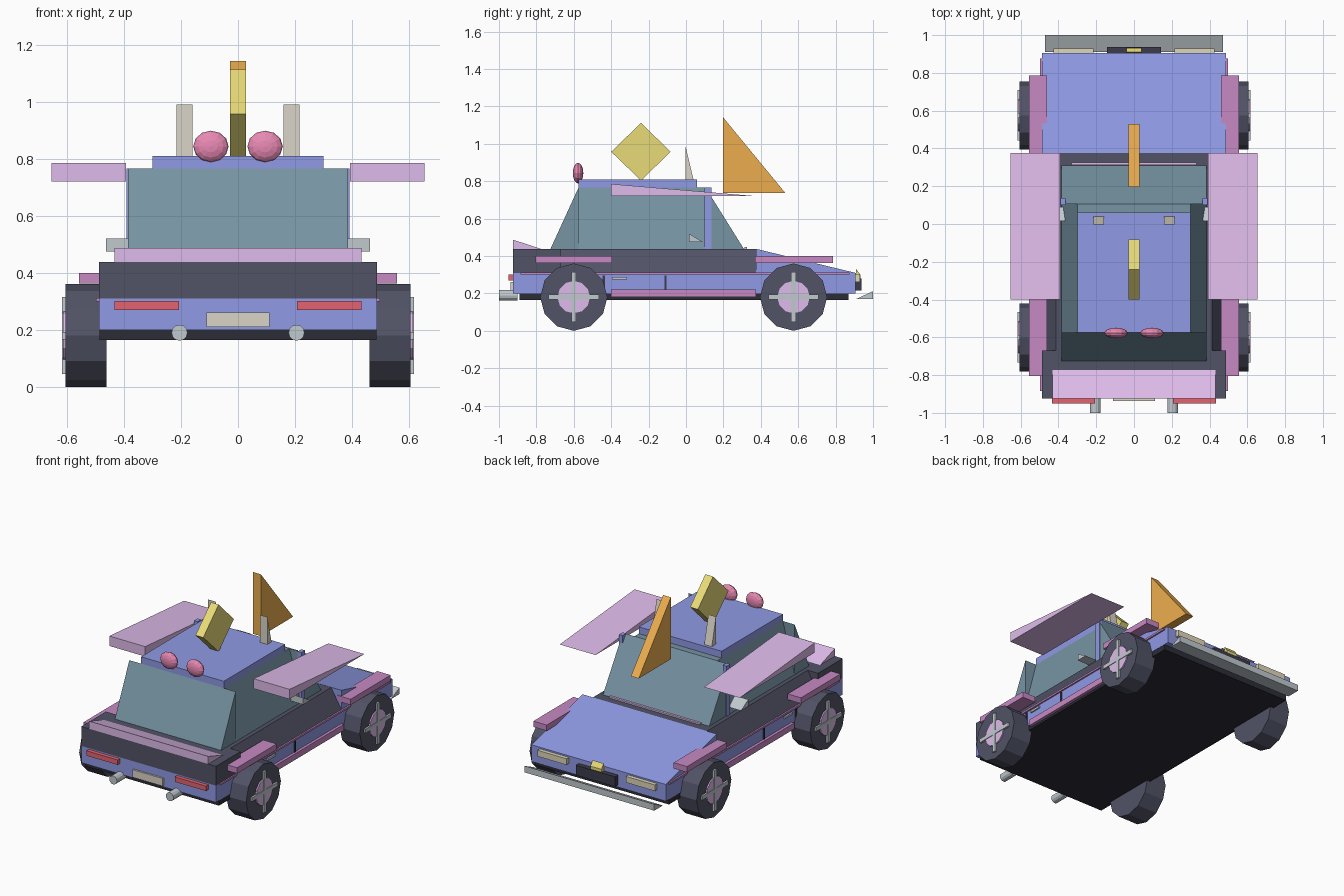
import bpy, bmesh, math
from mathutils import Matrix

if "Cube" in bpy.data.objects:
    bpy.data.objects.remove(bpy.data.objects["Cube"])

MATS = {}
COLORS = {
    "blue": (142, 153, 228), "dark": (82, 84, 102), "under": (48, 48, 58),
    "glass": (118, 146, 162), "pink": (198, 136, 194), "lilac": (222, 186, 234),
    "chrome": (192, 200, 206), "cream": (218, 212, 198), "red": (226, 100, 112),
    "lamp": (222, 214, 184), "yellow": (232, 218, 120), "orange": (236, 172, 80),
    "rose": (232, 136, 178), "tyre": (82, 84, 102), "black": (62, 62, 76),
}


def material(key):
    if key not in MATS:
        m = bpy.data.materials.new(key)
        m.diffuse_color = [(c / 255) ** 2.2 for c in COLORS[key]] + [1]
        m.use_nodes = True
        m.node_tree.nodes["Principled BSDF"].inputs["Base Color"].default_value = m.diffuse_color
        MATS[key] = m
    return MATS[key]


def finish(name, bm, color):
    bmesh.ops.recalc_face_normals(bm, faces=bm.faces)
    me = bpy.data.meshes.new(name)
    bm.to_mesh(me)
    bm.free()
    ob = bpy.data.objects.new(name, me)
    bpy.context.collection.objects.link(ob)
    me.materials.append(material(color))
    return ob


def prism(name, pts, a, b, color, axis="x"):
    """Extrude a (y,z) profile along x, or an (x,z) profile along y."""
    bm = bmesh.new()
    put = (lambda p, t: (t, p[0], p[1])) if axis == "x" else (lambda p, t: (p[0], t, p[1]))
    ends = [[bm.verts.new(put(p, t)) for p in pts] for t in (a, b)]
    n = len(pts)
    for e in ends:
        bm.faces.new(e)
    for i in range(n):
        j = (i + 1) % n
        bm.faces.new((ends[0][i], ends[0][j], ends[1][j], ends[1][i]))
    return finish(name, bm, color)


def box(name, x, y, z, color):
    return prism(name, [(y[0], z[0]), (y[1], z[0]), (y[1], z[1]), (y[0], z[1])], x[0], x[1], color)


def pair(make, name, *args):
    """Build a part on both sides; make gets the name and the side sign."""
    for side, s in (("right", 1), ("left", -1)):
        make(f"{name}_{side}", s, *args)


def side_box(name, s, x, y, z, color):
    box(name, (s * x[0], s * x[1]), y, z, color)


def side_prism(name, s, pts, x, color):
    prism(name, pts, s * x[0], s * x[1], color)


def cylinder(name, center, r, depth, n, color, axis):
    bm = bmesh.new()
    rot = Matrix.Rotation(math.pi / 2, 4, "Y" if axis == "x" else "X")
    bmesh.ops.create_cone(bm, cap_ends=True, segments=n, radius1=r, radius2=r, depth=depth,
                          matrix=Matrix.Translation(center) @ rot)
    return finish(name, bm, color)


# Body shell with sloping bonnet, floor and dark upper band
prism("lower_body", [(-.925, .2), (.905, .2), (.905, .31), (.375, .438), (.375, .31), (-.925, .31)],
      -.487, .487, "blue")
box("floor_plate", (-.485, .485), (-.89, .87), (.165, .2), "under")
box("rear_deck", (-.488, .488), (-.925, -.67), (.31, .437), "dark")
prism("upper_band", [(-.488, .31), (.488, .31), (.413, .437), (-.413, .437)], -.67, .375, "dark", "y")

# Cabin glass, roof and pillars
prism("cabin", [(-.385, .437), (.385, .437), (.3, .765), (-.3, .765)], -.575, .105, "glass", "y")
prism("rear_window", [(-.725, .437), (-.575, .437), (-.575, .765)], -.385, .385, "glass")
prism("windscreen", [(.105, .437), (.31, .437), (.105, .765)], -.385, .385, "glass")
box("roof", (-.3, .3), (-.575, .06), (.765, .81), "blue")
pair(side_box, "pillar", (.363, .39), (.1, .137), (.437, .765), "blue")
box("cowl_strip", (-.33, .33), (.312, .326), (.435, .447), "lilac")

# Raised doors and rear spoiler
pair(side_prism, "gull_wing_door", [(-.4, .72), (.375, .72), (-.4, .785)], (.393, .653), "lilac")
prism("rear_spoiler", [(-.925, .437), (-.772, .437), (-.925, .487)], -.432, .432, "lilac")

# Side trim
pair(side_box, "side_stripe", (.48, .497), (-.885, .875), (.3, .312), "pink")
pair(side_box, "side_skirt", (.46, .505), (-.4, .375), (.18, .22), "pink")
pair(side_box, "door_handle", (.48, .497), (-.395, -.315), (.275, .288), "chrome")
for end, y in (("front", -.11), ("rear", -.44)):
    pair(side_box, f"door_gap_{end}", (.48, .493), (y - .006, y + .006), (.22, .295), "black")
pair(side_prism, "mirror", [(.015, .475), (.09, .475), (.015, .52)], (.36, .462), "chrome")

# Wheels with hubs, crossed spokes and fenders
for end, y, fy in (("front", .575, (.37, .785)), ("rear", -.6, (-.805, -.395))):
    for side, s in (("right", 1), ("left", -1)):
        tag = f"{end}_{side}"
        cylinder(f"tyre_{tag}", (s * .533, y, .18), .18, .144, 12, "tyre", "x")
        cylinder(f"hub_{tag}", (s * .59, y, .18), .087, .046, 12, "lilac", "x")
        side_box(f"spoke_upright_{tag}", s, (.6, .617), (y - .013, y + .013), (.046, .315), "chrome")
        side_box(f"spoke_level_{tag}", s, (.6, .617), (y - .134, y + .134), (.167, .193), "chrome")
        side_box(f"fender_{tag}", s, (.46, .557), fy, (.362, .4), "pink")

# Tail end
pair(side_box, "tail_light", (.207, .433), (-.95, -.92), (.27, .302), "red")
box("number_plate", (-.11, .11), (-.937, -.92), (.21, .26), "cream")
for side, s in (("right", 1), ("left", -1)):
    cylinder(f"exhaust_{side}", (s * .205, -.95, .19), .028, .1, 12, "chrome", "y")

# Nose
pair(side_box, "headlight", (.215, .425), (.9, .93), (.26, .3), "lamp")
box("grille", (-.142, .142), (.9, .937), (.215, .28), "black")
prism("bonnet_badge", [(.903, .27), (.932, .27), (.932, .3), (.91, .33)], -.04, .04, "yellow")
prism("front_lip", [(.91, .17), (1.0, .17), (1.0, .212)], -.47, .47, "chrome")

# Roof decorations: ears, eyes, diamond crest and beak
pair(side_prism, "ear", [(-.003, .8), (.042, .8), (-.003, .99)], (.16, .215), "cream")
for side, s in (("right", 1), ("left", -1)):
    bm = bmesh.new()
    mat = (Matrix.Translation((s * .095, -.577, .843)) @ Matrix.Diagonal((.062, .028, .055, 1))
           @ Matrix.Rotation(math.pi / 2, 4, "X"))
    bmesh.ops.create_uvsphere(bm, u_segments=12, v_segments=8, radius=1, matrix=mat)
    finish(f"eye_{side}", bm, "rose")
prism("diamond_crest", [(-.24, .803), (-.083, .957), (-.24, 1.112), (-.4, .957)], -.028, .028, "yellow")
prism("beak", [(.197, .738), (.53, .738), (.197, 1.143)], -.028, .028, "orange")
